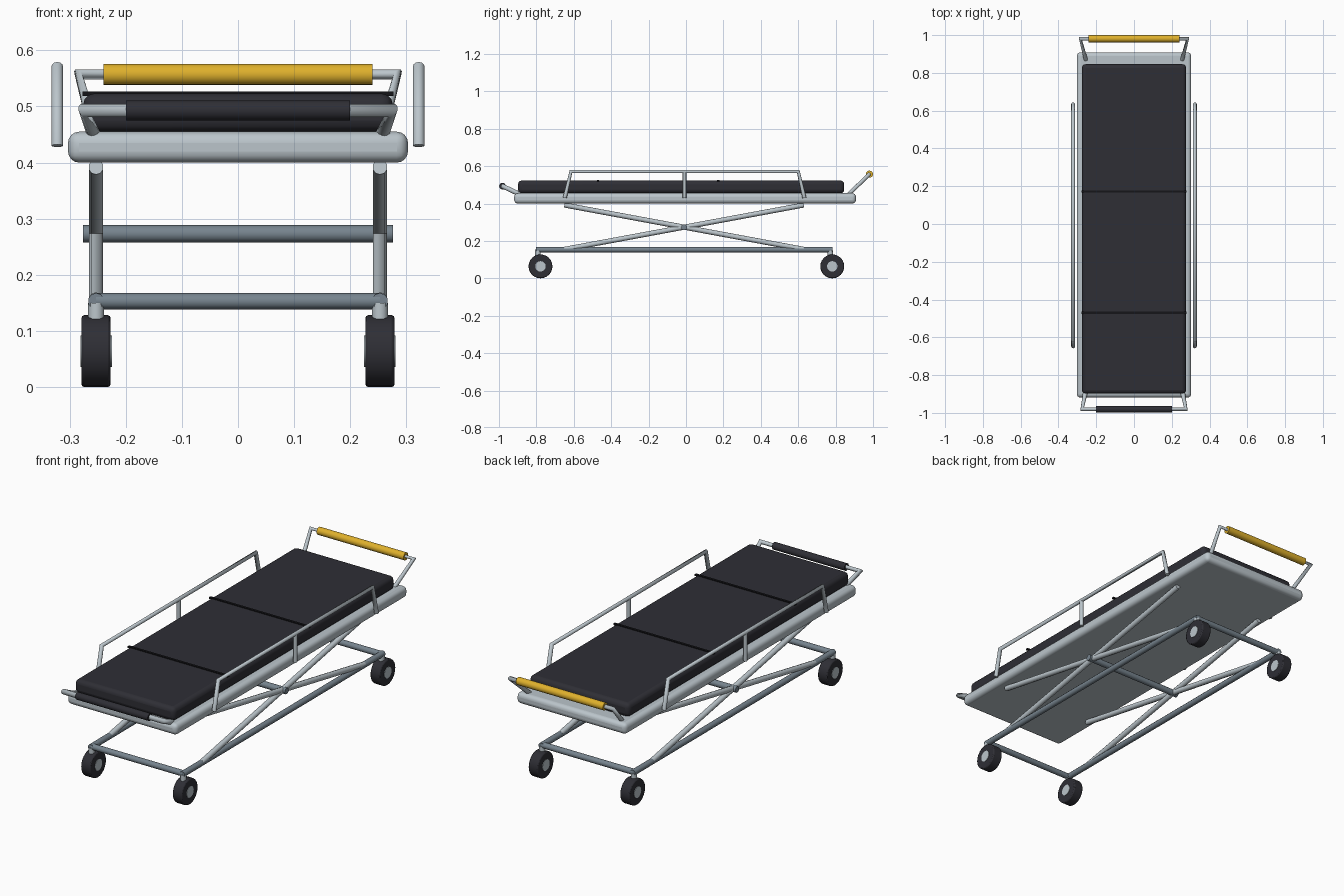
import bpy, math
from mathutils import Vector

if "Cube" in bpy.data.objects:
    bpy.data.objects.remove(bpy.data.objects["Cube"])


def material(name, srgb):
    m = bpy.data.materials.new(name)
    m.diffuse_color = [(c / 255) ** 2.2 for c in srgb] + [1]
    m.use_nodes = True
    m.node_tree.nodes["Principled BSDF"].inputs["Base Color"].default_value = m.diffuse_color
    return m


LIGHT = material("light grey metal", (186, 196, 202))
SLATE = material("slate grey metal", (118, 131, 141))
DARK = material("dark padding", (50, 50, 56))
BLACK = material("black strap", (27, 27, 30))
YELLOW = material("yellow grip", (222, 175, 48))


def finish(obj, name, mat, bevel=0, segments=3):
    obj.name = name
    obj.data.materials.append(mat)
    if bevel:
        b = obj.modifiers.new("bevel", "BEVEL")
        b.width, b.segments = bevel, segments
    bpy.context.view_layer.objects.active = obj
    obj.select_set(True)
    bpy.ops.object.shade_smooth_by_angle(angle=math.radians(50))
    obj.select_set(False)
    return obj


def box(name, lo, hi, mat, bevel=0, segments=3):
    lo, hi = Vector(lo), Vector(hi)
    bpy.ops.mesh.primitive_cube_add(size=1, location=(lo + hi) / 2)
    obj = bpy.context.object
    obj.scale = hi - lo
    bpy.ops.object.transform_apply(location=False, rotation=False, scale=True)
    return finish(obj, name, mat, bevel, segments)


def rod(name, a, b, r, mat, sides=12, bevel=0):
    a, b = Vector(a), Vector(b)
    d = b - a
    bpy.ops.mesh.primitive_cylinder_add(
        vertices=sides, radius=r, depth=d.length, location=(a + b) / 2,
        rotation=d.to_track_quat('Z', 'Y').to_euler())
    return finish(bpy.context.object, name, mat, bevel, 2)


def pipe(name, pts, r, mat):
    """Bent tube with mitred corners."""
    c = bpy.data.curves.new(name, 'CURVE')
    c.dimensions = '3D'
    c.bevel_depth, c.bevel_resolution, c.use_fill_caps = r, 4, True
    s = c.splines.new('POLY')
    s.points.add(len(pts) - 1)
    for p, q in zip(s.points, pts):
        p.co = (*q, 1)
    obj = bpy.data.objects.new(name, c)
    bpy.context.collection.objects.link(obj)
    c.materials.append(mat)


# Deck, mattress and straps
box("deck", (-0.303, -0.919, 0.40), (0.303, 0.909, 0.455), LIGHT, 0.02, 4)
box("mattress", (-0.276, -0.898, 0.455), (0.276, 0.846, 0.523), DARK, 0.02, 3)
for y in (-0.47, 0.172):
    box("strap", (-0.277, y - 0.006, 0.519), (0.277, y + 0.006, 0.527), BLACK)

# Rear handle with yellow grip
pipe("rear_handle", [(-0.255, 0.87, 0.45), (-0.284, 0.981, 0.557),
                     (0.284, 0.981, 0.557), (0.255, 0.87, 0.45)], 0.0105, LIGHT)
rod("rear_grip", (-0.24, 0.981, 0.557), (0.24, 0.981, 0.557), 0.019, YELLOW, 16)

# Front handle with dark grip
pipe("front_handle", [(-0.257, -0.89, 0.45), (-0.275, -0.981, 0.493),
                      (0.275, -0.981, 0.493), (0.257, -0.89, 0.45)], 0.0125, LIGHT)
rod("front_grip", (-0.2, -0.981, 0.493), (0.2, -0.981, 0.493), 0.018, DARK, 16)

for s in (-1, 1):
    # Side rails
    x = 0.322 * s
    pipe("side_rail", [(x, -0.648, 0.43), (x, -0.615, 0.571),
                       (x, 0.6, 0.571), (x, 0.633, 0.43)], 0.0105, LIGHT)
    rod("rail_post", (x, -0.008, 0.43), (x, -0.008, 0.571), 0.0095, LIGHT)

    # Scissor legs and base side tube
    x = 0.253 * s
    rod("scissor_leg", (x, -0.65, 0.392), (x, 0.63, 0.155), 0.0135, LIGHT, 10)
    rod("scissor_leg", (x, -0.65, 0.155), (x, 0.63, 0.392), 0.0135, LIGHT, 10)
    rod("base_side", (x, -0.802, 0.153), (x, 0.782, 0.153), 0.0145, SLATE, 10)

    # Casters
    for y, stem_y in ((-0.778, -0.792), (0.782, 0.772)):
        rod("caster_stem", (x, stem_y, 0.10), (x, stem_y, 0.15), 0.0145, LIGHT)
        rod("tire", (x - 0.026, y, 0.064), (x + 0.026, y, 0.064), 0.064, DARK, 24, 0.005)
        rod("hub", (x - 0.028, y, 0.064), (x + 0.028, y, 0.064), 0.028, LIGHT, 16)

# Cross tubes
for y in (-0.79, 0.77):
    rod("base_cross", (-0.253, y, 0.153), (0.253, y, 0.153), 0.0145, SLATE)
rod("scissor_axle", (-0.276, -0.01, 0.273), (0.276, -0.01, 0.273), 0.0155, SLATE)
